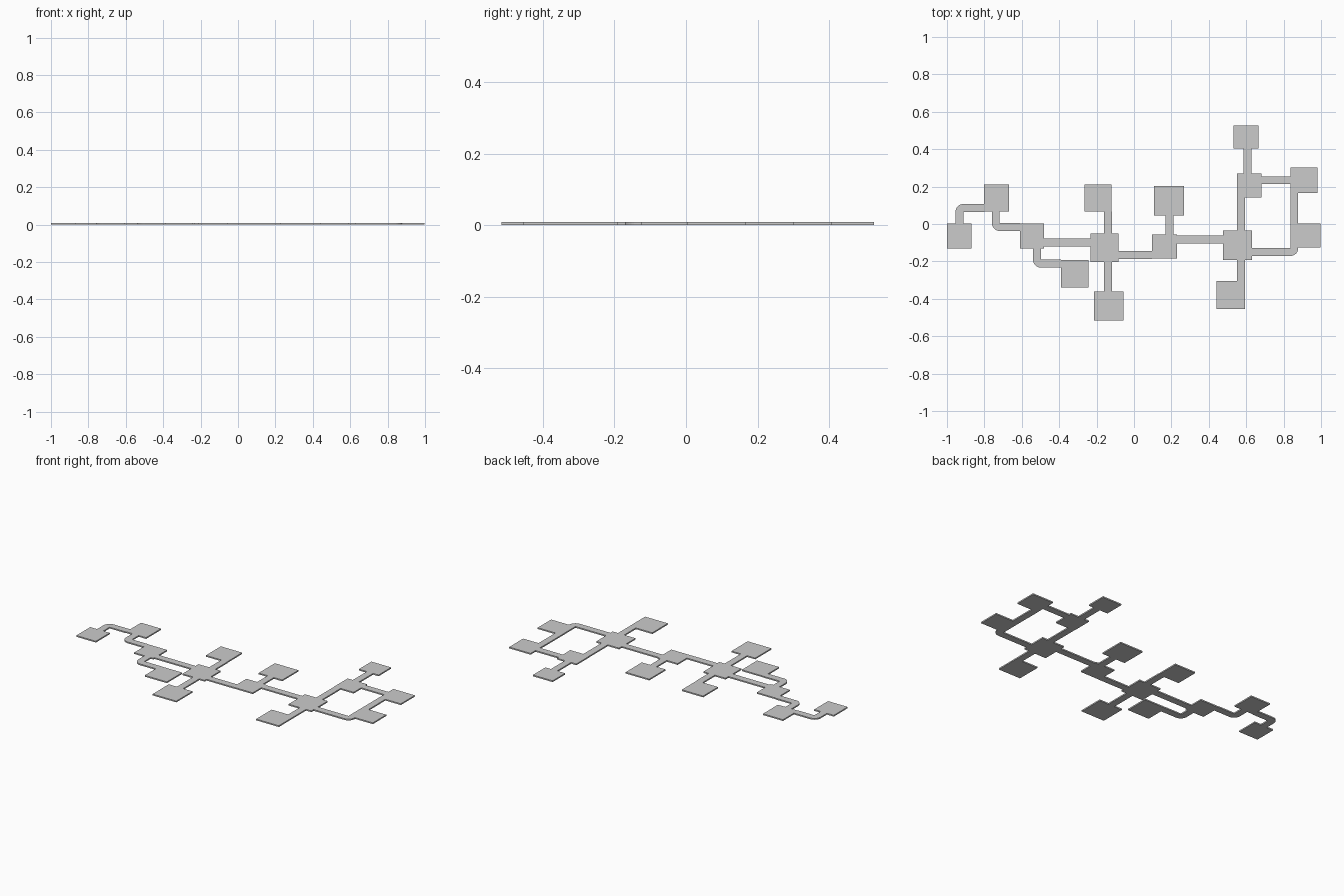
import bpy, bmesh, math
from mathutils import Vector

if "Cube" in bpy.data.objects:
    bpy.data.objects.remove(bpy.data.objects["Cube"])

H = 0.008      # slab thickness
W = 0.042      # corridor width


def slab(name, outline):
    """Extrude a flat outline up from z = 0."""
    bm = bmesh.new()
    face = bm.faces.new([bm.verts.new((x, y, 0)) for x, y in outline])
    ext = bmesh.ops.extrude_face_region(bm, geom=[face], use_keep_orig=True)
    top = [v for v in ext["geom"] if isinstance(v, bmesh.types.BMVert)]
    bmesh.ops.translate(bm, verts=top, vec=(0, 0, H))
    bmesh.ops.recalc_face_normals(bm, faces=bm.faces[:])
    me = bpy.data.meshes.new(name)
    bm.to_mesh(me)
    bm.free()
    ob = bpy.data.objects.new(name, me)
    bpy.context.collection.objects.link(ob)
    return ob


def rect(name, x0, x1, y0, y1):
    return slab(name, [(x0, y0), (x1, y0), (x1, y1), (x0, y1)])


def bend(name, p, c, q, steps=8):
    """L-shaped corridor with sharp inner and rounded outer corner."""
    p, c, q = Vector(p), Vector(c), Vector(q)
    d1, d2, h = (c - p).normalized(), (q - c).normalized(), W / 2
    inner = c - d1 * h + d2 * h
    pts = [p + d2 * h, inner, q - d1 * h, q + d1 * h]
    for i in range(steps + 1):
        t = math.pi / 2 * i / steps
        pts.append(inner + W * (d1 * math.cos(t) - d2 * math.sin(t)))
    pts.append(p - d2 * h)
    return slab(name, pts)


# Rooms: x0, x1, y0, y1
rooms = [
    (-1.0, -0.868, -0.13, 0.004), (-0.803, -0.668, 0.068, 0.212),
    (-0.61, -0.48, -0.13, 0.003), (-0.391, -0.242, -0.34, -0.192),
    (-0.264, -0.12, 0.068, 0.212), (-0.232, -0.082, -0.204, -0.05),
    (-0.215, -0.055, -0.516, -0.36), (0.107, 0.266, 0.046, 0.202),
    (0.095, 0.229, -0.185, -0.055), (0.476, 0.63, -0.193, -0.035),
    (0.441, 0.594, -0.455, -0.305), (0.551, 0.682, 0.141, 0.27),
    (0.532, 0.665, 0.405, 0.526), (0.837, 0.982, 0.167, 0.302),
    (0.878, 0.998, -0.126, 0.004),
]
for i, r in enumerate(rooms):
    rect(f"room_{i + 1}", *r)

# Straight corridors
k = W / 2
for i, (y, x0, x1) in enumerate([(-0.099, -0.48, -0.232), (-0.165, -0.082, 0.095),
                                 (-0.082, 0.229, 0.476), (0.234, 0.682, 0.837)]):
    rect(f"corridor_across_{i + 1}", x0, x1, y - k, y + k)
for i, (x, y0, y1) in enumerate([(-0.139, -0.05, 0.068), (-0.139, -0.36, -0.204),
                                 (0.189, -0.055, 0.046), (0.573, -0.305, -0.193),
                                 (0.573, -0.035, 0.141), (0.607, 0.27, 0.405)]):
    rect(f"corridor_along_{i + 1}", x - k, x + k, y0, y1)

# Corridors with a rounded corner
bend("corridor_bend_1", (-0.933, 0.004), (-0.933, 0.086), (-0.803, 0.086))
bend("corridor_bend_2", (-0.739, 0.068), (-0.739, -0.016), (-0.61, -0.016))
bend("corridor_bend_3", (-0.519, -0.13), (-0.519, -0.212), (-0.391, -0.212))
bend("corridor_bend_4", (0.857, 0.167), (0.857, -0.15), (0.63, -0.15))
